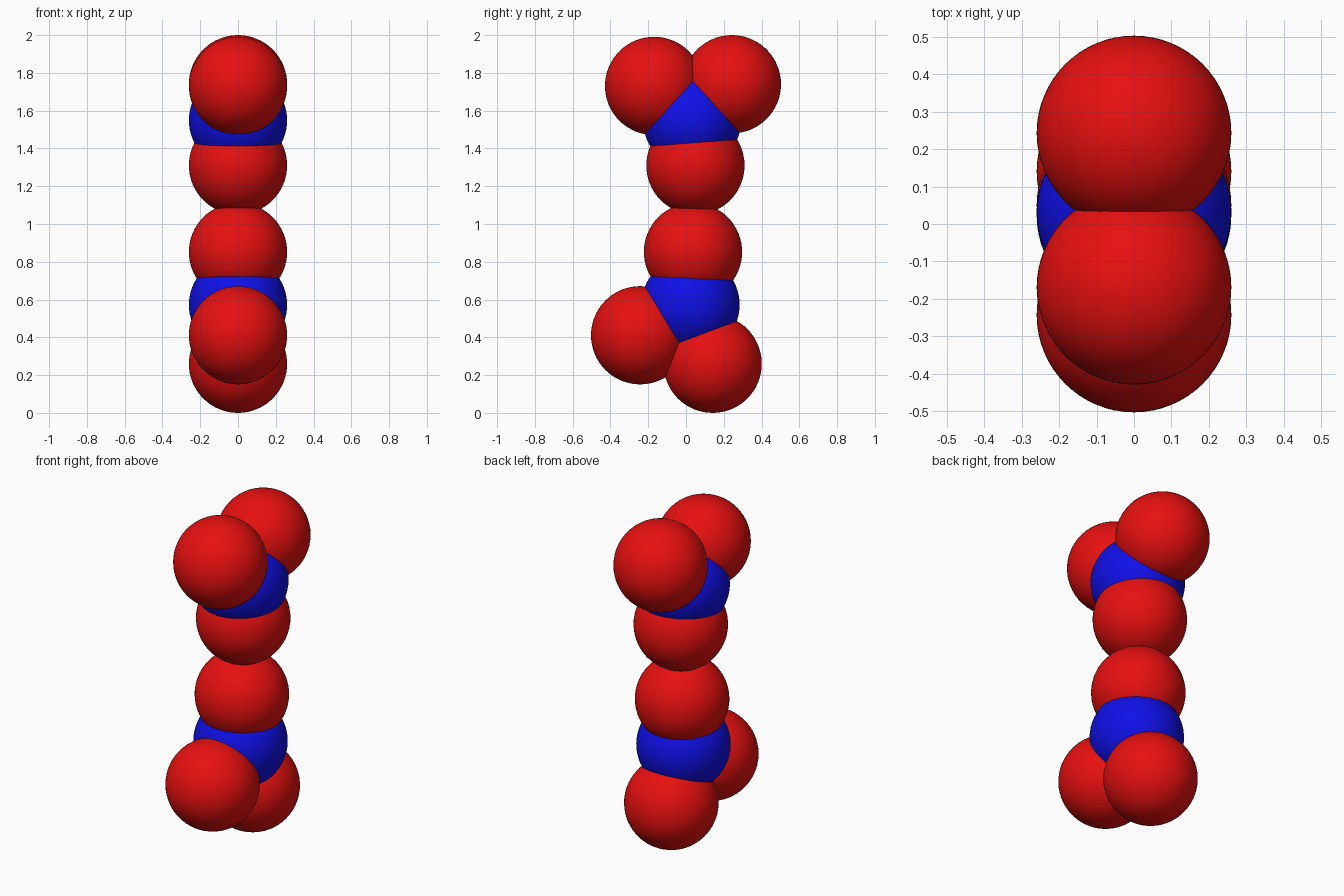
import bpy

if "Cube" in bpy.data.objects:
    bpy.data.objects.remove(bpy.data.objects["Cube"])

RADIUS = 0.26


def make_material(name, rgb):
    m = bpy.data.materials.new(name)
    m.diffuse_color = (*rgb, 1)
    m.use_nodes = True
    m.node_tree.nodes["Principled BSDF"].inputs["Base Color"].default_value = m.diffuse_color
    return m


red = make_material("red", (0.8, 0.005, 0.005))
blue = make_material("blue", (0.005, 0.005, 0.8))

# Chain of overlapping balls, all lying in the x = 0 plane: name, y, z, colour
BALLS = [
    ("upper_front_ball", -0.169, 1.731, red),
    ("upper_back_ball", 0.243, 1.74, red),
    ("upper_joint_ball", 0.032, 1.549, blue),
    ("upper_neck_ball", 0.05, 1.31, red),
    ("lower_neck_ball", 0.037, 0.852, red),
    ("lower_joint_ball", 0.024, 0.572, blue),
    ("lower_front_ball", -0.243, 0.411, red),
    ("lower_back_ball", 0.141, 0.26, red),
]

for name, y, z, mat in BALLS:
    bpy.ops.mesh.primitive_uv_sphere_add(segments=64, ring_count=32,
                                         radius=RADIUS, location=(0, y, z))
    ball = bpy.context.object
    ball.name = name
    ball.data.materials.append(mat)
    bpy.ops.object.shade_smooth()
